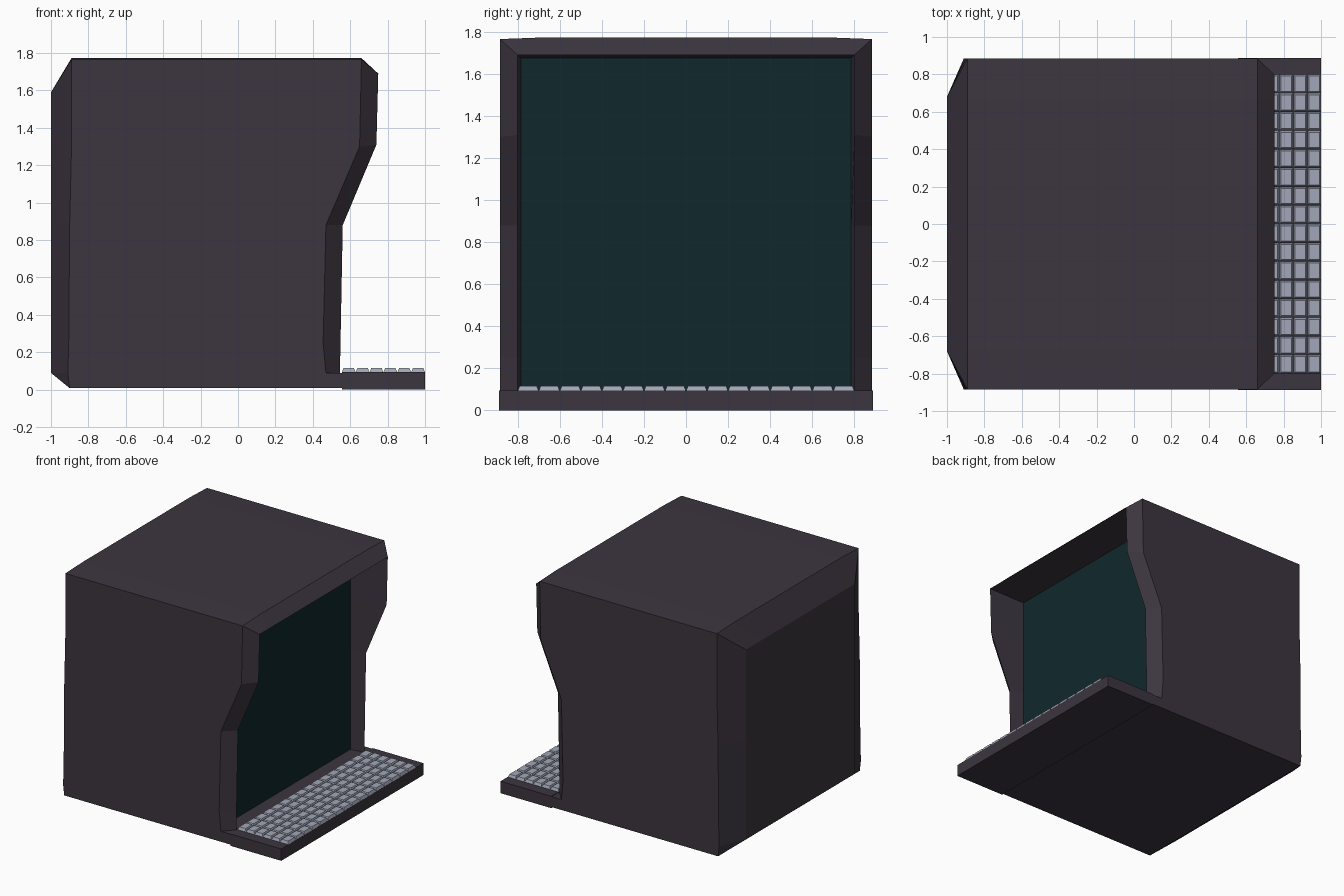
import bpy, bmesh

if "Cube" in bpy.data.objects:
    bpy.data.objects.remove(bpy.data.objects["Cube"])


def material(name, rgb):
    m = bpy.data.materials.new(name)
    m.diffuse_color = (*rgb, 1)
    m.use_nodes = True
    m.node_tree.nodes["Principled BSDF"].inputs["Base Color"].default_value = m.diffuse_color
    return m


CASE = material("case_plastic", (0.045, 0.036, 0.050))
GLASS = material("dark_glass", (0.005, 0.021, 0.026))
KEYCAP = material("keycap_grey", (0.36, 0.39, 0.48))


def finish(bm, name, mat):
    bmesh.ops.recalc_face_normals(bm, faces=bm.faces[:])
    me = bpy.data.meshes.new(name)
    bm.to_mesh(me)
    bm.free()
    me.materials.append(mat)
    ob = bpy.data.objects.new(name, me)
    bpy.context.collection.objects.link(ob)
    return ob


def frustum(bm, x, y, z0, z1, w, d, inset=0.0):
    """Box centred on x, y whose top is inset on all sides."""
    rings = []
    for z, i in ((z0, 0), (z1, inset)):
        a, b = w / 2 - i, d / 2 - i
        rings.append([bm.verts.new((x + sx * a, y + sy * b, z))
                      for sx, sy in ((-1, -1), (1, -1), (1, 1), (-1, 1))])
    lo, hi = rings
    bm.faces.new(lo[::-1])
    bm.faces.new(hi)
    for k in range(4):
        n = (k + 1) % 4
        bm.faces.new((lo[k], lo[n], hi[n], hi[k]))


# Case: arch-shaped loops bridged from the back panel to the screen recess.
# Each loop: (x, z) up one side, half width, half width and height of crown
LOOPS = [
    ([(-1, .09), (-1, .25), (-1, .88), (-1, 1.3), (-1, 1.59)], .68, .5, 1.59),
    ([(-.91, .09), (-.905, .25), (-.9, .88), (-.89, 1.3), (-.89, 1.765)],
     .885, .67, 1.773),
    ([(.47, .09), (.455, .25), (.47, .88), (.65, 1.3), (.66, 1.765)],
     .885, .67, 1.773),
    ([(.545, .09), (.548, .25), (.56, .88), (.74, 1.31), (.75, 1.69)],
     .80, .67, 1.69),
    ([(.43, .09), (.43, .25), (.43, .88), (.43, 1.31), (.43, 1.675)],
     .785, .67, 1.675),
]
bm = bmesh.new()
rings = []
for side, hw, crown_w, crown_z in LOOPS:
    half = [(x, -hw, z) for x, z in side] + [(side[-1][0], -crown_w, crown_z)]
    pts = half + [(x, -y, z) for x, y, z in reversed(half)]
    rings.append([bm.verts.new(p) for p in pts])
for a, b in zip(rings, rings[1:]):
    for k in range(len(a) - 1):
        bm.faces.new((a[k], a[k + 1], b[k + 1], b[k]))
bm.faces.new(rings[0])
bm.faces.new(rings[-1])
bm.faces.new([r[0] for r in rings] + [r[-1] for r in reversed(rings)])
finish(bm, "case", CASE)

# Case floor with the chamfered lower back edge
bm = bmesh.new()
for s in (-1, 1):
    for x, y, z in ((-1, .68, .09), (-.91, .885, .09), (.556, .885, .09),
                    (-.9, .885, .008), (.556, .885, .008)):
        bm.verts.new((x, s * y, z))
bmesh.ops.convex_hull(bm, input=bm.verts[:])
bmesh.ops.dissolve_limit(bm, angle_limit=0.02, verts=bm.verts[:],
                         edges=bm.edges[:])
finish(bm, "case_floor", CASE)

# Screen
bm = bmesh.new()
v = [bm.verts.new((.434, y, z)) for y, z in
     ((-.785, .092), (.785, .092), (.785, 1.675), (-.785, 1.675))]
bm.faces.new(v)
finish(bm, "screen", GLASS)

# Keyboard tray
bm = bmesh.new()
frustum(bm, .778, 0, 0, .094, .444, 1.776)
finish(bm, "keyboard_tray", CASE)

# Keys
bm = bmesh.new()
for i in range(6):
    for j in range(16):
        frustum(bm, .592 + i * .0742, -.75 + j * .1, .093, .116,
                .0735, .099, .009)
finish(bm, "keys", KEYCAP)
